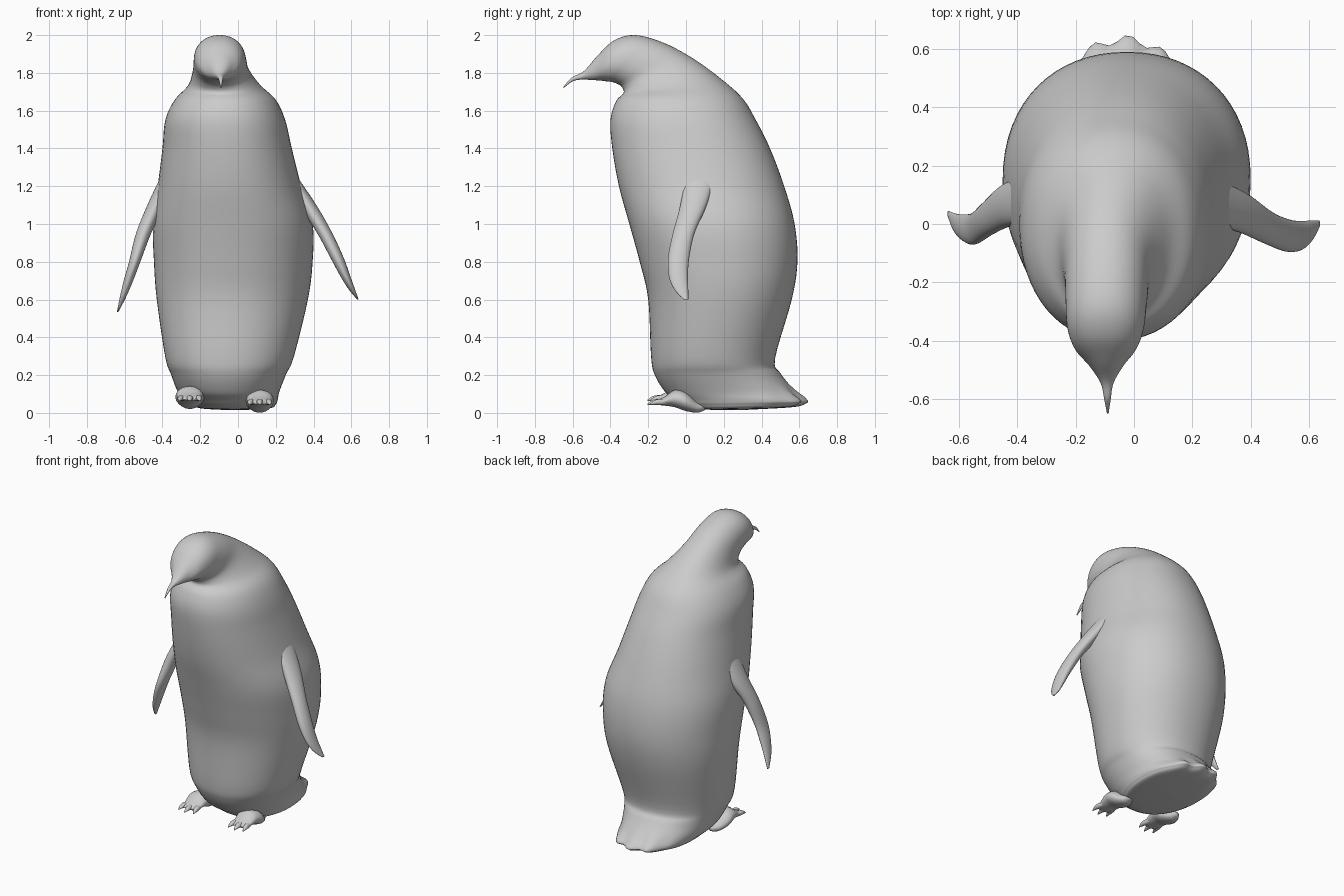
import bpy, bmesh, math
from mathutils import Vector


def catmull(rows, steps):
    """Smoothly interpolate rows of numbers."""
    out = []
    for i in range(len(rows) - 1):
        p0, p1 = rows[max(i - 1, 0)], rows[i]
        p2, p3 = rows[i + 1], rows[min(i + 2, len(rows) - 1)]
        for s in range(steps):
            t = s / steps
            out.append([0.5 * (2 * b + (c - a) * t + (2 * a - 5 * b + 4 * c - d) * t * t
                               + (3 * b - a - 3 * c + d) * t ** 3)
                        for a, b, c, d in zip(p0, p1, p2, p3)])
    out.append(list(rows[-1]))
    return out


def loft(name, rings, steps=5, sides=32, power=2.0, tweak=None):
    """Skin rings of (centre, half axis A, half axis B)."""
    bm = bmesh.new()
    loops = []
    for r in catmull([[*c, *a, *b] for c, a, b in rings], steps):
        c, a, b = Vector(r[:3]), Vector(r[3:6]), Vector(r[6:])
        loop = []
        for k in range(sides):
            t = 2 * math.pi * k / sides
            u = math.copysign(abs(math.cos(t)) ** (2 / power), math.cos(t))
            v = math.copysign(abs(math.sin(t)) ** (2 / power), math.sin(t))
            p = c + a * u + b * v
            loop.append(bm.verts.new(tweak(p) if tweak else p))
        loops.append(loop)
    for l0, l1 in zip(loops, loops[1:]):
        for k in range(sides):
            j = (k + 1) % sides
            bm.faces.new((l0[k], l0[j], l1[j], l1[k]))
    bm.faces.new(loops[0])
    bm.faces.new(loops[-1])
    bmesh.ops.recalc_face_normals(bm, faces=bm.faces[:])
    for f in bm.faces:
        f.smooth = True
    mesh = bpy.data.meshes.new(name)
    bm.to_mesh(mesh)
    bm.free()
    obj = bpy.data.objects.new(name, mesh)
    bpy.context.collection.objects.link(obj)
    return obj


# Body, tail, head and beak: front y, z, back y, z, left x, right x
body = [
    (.25, .015, .30, .015, -.06, .02),
    (.04, .02, .55, .03, -.20, .17),
    (-.02, .04, .62, .05, -.25, .20),
    (-.06, .07, .63, .07, -.28, .21),
    (-.11, .11, .575, .12, -.32, .22),
    (-.165, .20, .50, .21, -.355, .255),
    (-.185, .30, .472, .29, -.385, .295),
    (-.20, .60, .56, .60, -.43, .37),
    (-.245, .80, .59, .80, -.445, .395),
    (-.30, 1.0, .575, 1.0, -.45, .395),
    (-.355, 1.2, .52, 1.2, -.425, .335),
    (-.39, 1.4, .445, 1.4, -.40, .285),
    (-.40, 1.55, .37, 1.55, -.385, .25),
    (-.37, 1.65, .30, 1.665, -.335, .20),
    (-.33, 1.695, .19, 1.765, -.265, .12),
    (-.345, 1.73, .04, 1.875, -.24, .06),
    (-.385, 1.75, -.12, 1.96, -.235, .045),
    (-.42, 1.755, -.27, 2.0, -.23, .035),
    (-.46, 1.76, -.38, 1.972, -.205, .01),
    (-.50, 1.762, -.465, 1.895, -.155, -.035),
    (-.55, 1.765, -.54, 1.81, -.115, -.07),
    (-.60, 1.755, -.605, 1.775, -.102, -.08),
    (-.648, 1.72, -.65, 1.725, -.093, -.087),
]


def tail_ripple(p):
    """Scalloped feather edge along the tail."""
    w = max(0, min(1, (p.y - .4) / .2)) * max(0, min(1, (.16 - p.z) / .08))
    p.y += w * .016 * math.cos((p.x + .02) * 2 * math.pi / .12)
    return p


loft("body", [(((xl + xr) / 2, (yf + yb) / 2, (zf + zb) / 2),
               ((xr - xl) / 2, 0, 0),
               (0, (yb - yf) / 2, (zb - zf) / 2))
              for yf, zf, yb, zb, xl, xr in body],
     sides=64, power=2.15, tweak=tail_ripple)

# Flippers: x, z, front y, back y, half thickness
flippers = {
    "right_flipper": [
        (.27, 1.27, .0, .16, .03), (.37, 1.1, -.03, .11, .045),
        (.46, .95, -.07, .045, .04), (.525, .82, -.095, .017, .035),
        (.57, .72, -.09, .01, .026), (.605, .65, -.06, .012, .016),
        (.635, .60, -.012, .012, .004)],
    "left_flipper": [
        (-.37, 1.27, .0, .16, .03), (-.435, 1.1, -.01, .14, .045),
        (-.50, .95, -.04, .08, .04), (-.547, .80, -.07, .04, .03),
        (-.58, .70, -.06, .033, .025), (-.61, .61, -.03, .035, .016),
        (-.637, .535, .025, .045, .004)],
}
for name, rows in flippers.items():
    loft(name, [((x, (y0 + y1) / 2, z), (h, 0, 0), (0, (y1 - y0) / 2, 0))
                for x, z, y0, y1, h in rows], steps=6)

# Feet with three clawed toes each: y, z, half width, half height
foot = [(.10, .03, .02, .015), (.06, .03, .045, .029), (.0, .06, .075, .05),
        (-.06, .075, .07, .045), (-.11, .063, .062, .025), (-.15, .055, .058, .012),
        (-.16, .054, .05, .004)]
toe = [(-.09, .06, .012, .012), (-.14, .058, .017, .016),
       (-.175, .056, .014, .013), (-.205, .045, .003, .003)]
for side, fx, dz in (("right", .115, 0), ("left", -.255, .02)):
    loft(side + "_foot", [((fx, y, z + dz), (w, 0, 0), (0, 0, h)) for y, z, w, h in foot])
    for i in (-1, 0, 1):
        loft(f"{side}_toe_{i + 2}",
             [((fx + i * (.045 + .15 * (-.14 - y)), y + abs(i) * .015, z + dz),
               (w, 0, 0), (0, 0, h)) for y, z, w, h in toe], sides=16)
